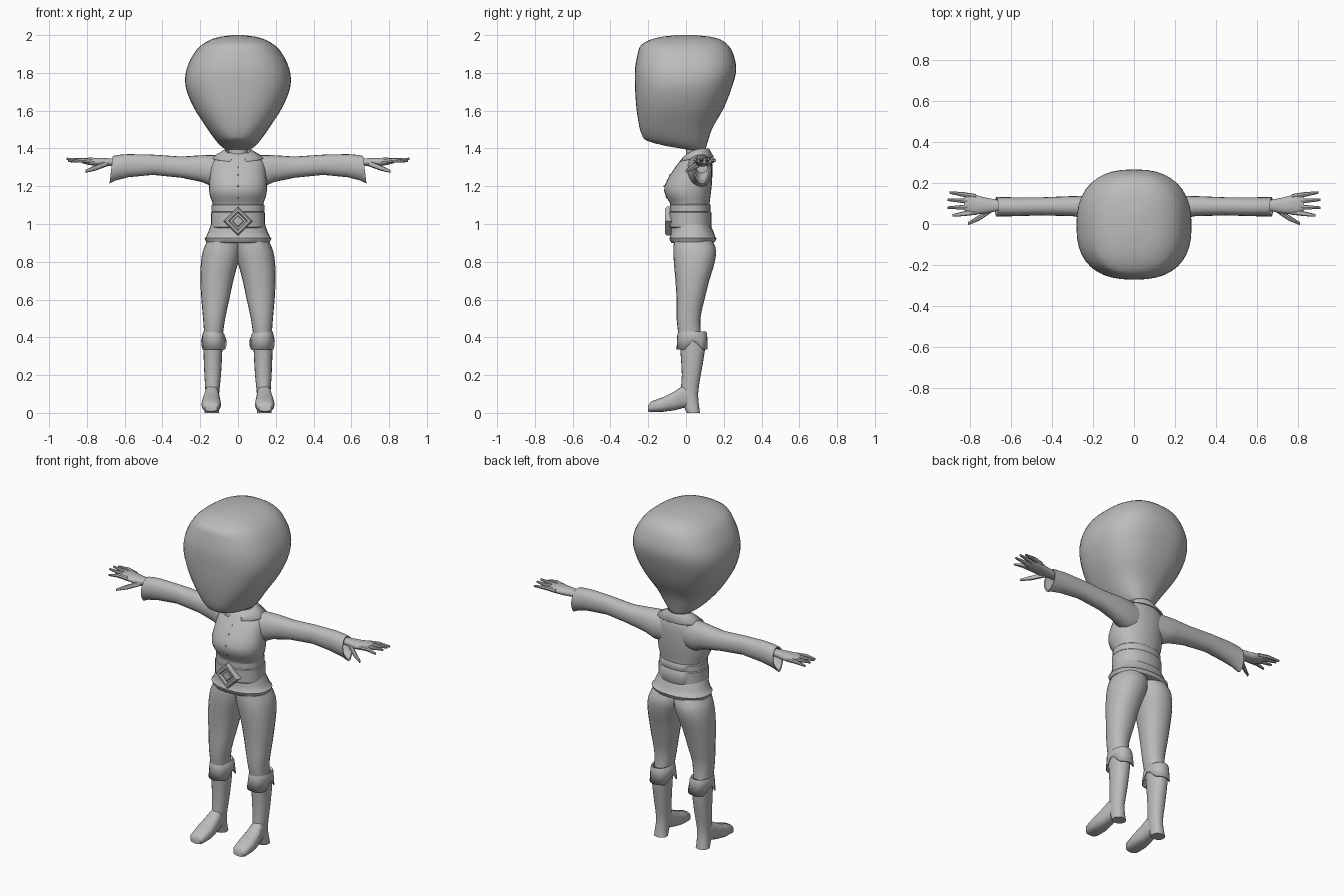
import bpy, bmesh, math
from mathutils import Vector

cube = bpy.data.objects.get("Cube")
if cube:
    bpy.data.objects.remove(cube, do_unlink=True)

grey = bpy.data.materials.new("plain_grey")
grey.use_nodes = True
tone = (0.5, 0.5, 0.5, 1)
grey.diffuse_color = tone
grey.node_tree.nodes["Principled BSDF"].inputs["Base Color"].default_value = tone


def finish(name, bm, mirror=False, thickness=0, angle=40):
    """Turn a bmesh into a smooth shaded object."""
    bmesh.ops.recalc_face_normals(bm, faces=bm.faces)
    mesh = bpy.data.meshes.new(name)
    bm.to_mesh(mesh)
    bm.free()
    mesh.materials.append(grey)
    obj = bpy.data.objects.new(name, mesh)
    bpy.context.collection.objects.link(obj)
    bpy.ops.object.select_all(action="DESELECT")
    obj.select_set(True)
    bpy.context.view_layer.objects.active = obj
    bpy.ops.object.shade_smooth_by_angle(angle=math.radians(angle))
    if thickness:
        solid = obj.modifiers.new("thickness", "SOLIDIFY")
        solid.thickness = thickness
    if mirror:
        obj.modifiers.new("mirror", "MIRROR")
    return obj


def refine(rows, steps):
    """Insert rows along a smooth curve through the given rows."""
    rows = [Vector(r) for r in rows]
    out = []
    last = len(rows) - 1
    for i in range(last):
        a, b, c, d = rows[max(i - 1, 0)], rows[i], rows[i + 1], rows[min(i + 2, last)]
        for s in range(steps):
            t = s / steps
            out.append(b + (c - a) * (t / 2) + (a * 2 - b * 5 + c * 4 - d) * (t * t / 2)
                       + (b * 3 - a - c * 3 + d) * (t ** 3 / 2))
    return out + [rows[-1]]


def loft(name, axis, rows, sides=20, power=2.2, steps=1, shape=None, cap=True, **options):
    """Skin rounded sections; each row is position, then low and high limits of both other axes."""
    bm = bmesh.new()
    rings = []
    for row in refine(rows, steps):
        pos, u0, u1, v0, v1 = row[:5]
        ring = []
        for k in range(sides):
            a = math.tau * k / sides
            c, s = math.cos(a), math.sin(a)
            u = (u0 + u1) / 2 + (u1 - u0) / 2 * math.copysign(abs(c) ** (2 / power), c)
            v = (v0 + v1) / 2 + (v1 - v0) / 2 * math.copysign(abs(s) ** (2 / power), s)
            p = Vector({"x": (pos, u, v), "y": (u, pos, v), "z": (u, v, pos)}[axis])
            if shape:
                shape(p, row)
            ring.append(bm.verts.new(p))
        rings.append(ring)
    for low, high in zip(rings, rings[1:]):
        for k in range(sides):
            j = (k + 1) % sides
            bm.faces.new((low[k], low[j], high[j], high[k]))
    if cap:
        bm.faces.new(rings[0])
        bm.faces.new(rings[-1])
    return finish(name, bm, **options)


def centred(rows):
    """Expand height, half width, front, back rows to full limits."""
    return [(z, -w, w, *rest) for z, w, *rest in rows]


# Head: broad flat face, rounded back, underside sloping to the nape
def slope(p, row):
    p.z -= row[5] * p.y

loft("head", "z", centred([
    (1.395, .03, -.1, .08, .17), (1.405, .08, -.205, .1, .17), (1.44, .12, -.235, .112, .15),
    (1.52, .175, -.252, .14, .08), (1.62, .237, -.264, .2, .03), (1.73, .278, -.27, .245, 0),
    (1.82, .272, -.27, .266, 0), (1.9, .235, -.256, .25, 0), (1.95, .19, -.235, .22, 0),
    (1.985, .12, -.16, .16, 0), (2, .03, -.05, .05, 0)]),
    sides=40, power=2.5, steps=3, shape=slope)
loft("neck", "z", centred([(1.3, .06, 0, .11), (1.36, .052, 0, .1), (1.43, .05, 0, .1)]))

# Shirt body and flared hem
loft("shirt", "z", centred([
    (.98, .13, -.07, .12), (1.06, .128, -.072, .12), (1.11, .135, -.085, .125),
    (1.15, .149, -.108, .13), (1.2, .154, -.115, .136), (1.27, .148, -.078, .14),
    (1.33, .14, -.035, .138), (1.365, .1, -.005, .125), (1.38, .05, .01, .1)]),
    sides=28, steps=2)
loft("shirt_hem", "z", centred([
    (.9, .15, -.075, .14), (.905, .168, -.082, .153), (.925, .178, -.088, .162),
    (.93, .17, -.084, .155), (.96, .157, -.08, .145), (1, .142, -.076, .128)]), sides=28)

# Layered waist sash
for name, bottom, top, grow in (("upper_sash", 1.06, 1.105, .006), ("lower_sash", .98, 1.065, .01)):
    loft(name, "z", centred([
        (bottom, .128 + grow, -.075 - grow, .12 + grow), (bottom + .005, .133 + grow, -.08 - grow, .124 + grow),
        (top - .005, .133 + grow, -.08 - grow, .124 + grow), (top, .128 + grow, -.075 - grow, .12 + grow)]),
        sides=28)

# Diamond buckle with a recessed middle
def diamond(name, steps):
    loft(name, "y", [(y, -r, r, 1.015 - r, 1.015 + r) for y, r in steps], sides=4, power=2, angle=20)

diamond("buckle_frame", [(-.07, .077), (-.1, .077), (-.111, .067), (-.111, .052), (-.098, .044)])
diamond("buckle_stud", [(-.09, .032), (-.104, .032), (-.108, .026)])

# Shirt buttons
for i, (z, y) in enumerate(((1.14, -.104), (1.2, -.115), (1.26, -.086), (1.3, -.055))):
    bm = bmesh.new()
    bmesh.ops.create_icosphere(bm, subdivisions=1, radius=.005)
    bmesh.ops.translate(bm, verts=bm.verts, vec=(0, y, z))
    finish(f"button_{i + 1}", bm)

# Folded collar, open and dipping at the throat
bm = bmesh.new()
strips = []
for i in range(25):
    a = math.radians(18 + 324 * i / 24)
    dip = ((1 + math.cos(a)) / 2) ** 3
    strip = []
    for rx, ry, z, fall in ((.055, .055, 1.375, .03), (.068, .066, 1.4, .045), (.14, .093, 1.355, .025)):
        strip.append(bm.verts.new((rx * math.sin(a), .055 - ry * math.cos(a), z - fall * dip)))
    strips.append(strip)
for s, t in zip(strips, strips[1:]):
    for k in range(2):
        bm.faces.new((s[k], s[k + 1], t[k + 1], t[k]))
finish("collar", bm, thickness=.008)

# Sleeves with a slanted open cuff
def slant(p, row):
    if p.x > .62:
        p.x += (1.3 - p.z) * .12
        p.y += (.085 - p.y) * max(0, 1.28 - p.z) * 6

loft("sleeves", "x", [
    (.06, .01, .13, 1.2, 1.36), (.13, .005, .138, 1.195, 1.366), (.19, .022, .138, 1.222, 1.364),
    (.3, .038, .136, 1.245, 1.357), (.45, .042, .13, 1.26, 1.367), (.58, .038, .13, 1.248, 1.37),
    (.64, .037, .131, 1.23, 1.366), (.67, .036, .132, 1.215, 1.36), (.668, .044, .124, 1.226, 1.352),
    (.6, .055, .115, 1.27, 1.345)], shape=slant, mirror=True)

# Hands
loft("palms", "x", [
    (.59, .065, .115, 1.305, 1.348), (.67, .062, .118, 1.308, 1.348), (.73, .05, .13, 1.305, 1.35),
    (.79, .045, .147, 1.312, 1.352), (.825, .06, .14, 1.322, 1.346)], sides=14, mirror=True)

def finger(name, points, radius):
    rows = []
    for (x, y, z), k in zip(points, (1, .9, .45)):
        r = radius * k
        rows.append((x, y - r, y + r, z - r, z + r))
    loft(name, "x", rows, sides=8, mirror=True)

for name, root, tip, reach, height in (
        ("index_fingers", .058, .042, .885, 1.33), ("middle_fingers", .083, .08, .908, 1.345),
        ("ring_fingers", .108, .118, .908, 1.345), ("little_fingers", .133, .154, .9, 1.335)):
    finger(name, [(.77, root, 1.332), (.83, (root + tip) / 2, 1.338), (reach, tip, height)], .013)
finger("thumbs", [(.69, .075, 1.322), (.755, .03, 1.297), (.808, .002, 1.278)], .016)

# Trousers
loft("trousers", "z", [
    (.95, -.02, .14, -.06, .12), (.88, -.02, .178, -.066, .155), (.83, -.012, .192, -.066, .158),
    (.77, .006, .198, -.062, .145), (.7, .025, .199, -.056, .123), (.6, .046, .194, -.05, .098),
    (.5, .068, .185, -.05, .076), (.4, .082, .178, -.038, .08)], steps=2, mirror=True)

# Boots: shaft with heel, then the foot
loft("boot_shafts", "z", [
    (0, .1, .177, .004, .074), (.03, .102, .175, -.01, .07), (.1, .1, .172, -.028, .064),
    (.2, .09, .178, -.022, .078), (.33, .083, .183, -.03, .1), (.41, .08, .183, -.036, .1)],
    steps=2, mirror=True)
loft("boot_feet", "y", [
    (-.2, .11, .175, .008, .04), (-.185, .098, .187, .004, .06), (-.12, .09, .193, .006, .084),
    (-.06, .095, .186, .014, .114), (-.015, .1, .176, .026, .145), (.04, .108, .168, .03, .13)],
    power=2.6, mirror=True)

# Turned-down boot tops, notched at the sides
def notch(p, row):
    if row[0] < .36:
        p.z += max(0, .055 - abs(p.y - .04) * 1.1)

loft("boot_cuffs", "z", [
    (.335, .06, .195, -.05, .115), (.415, .072, .188, -.046, .112), (.43, .08, .184, -.04, .106),
    (.425, .09, .175, -.03, .09)], sides=24, cap=False, shape=notch, thickness=.006, mirror=True)
